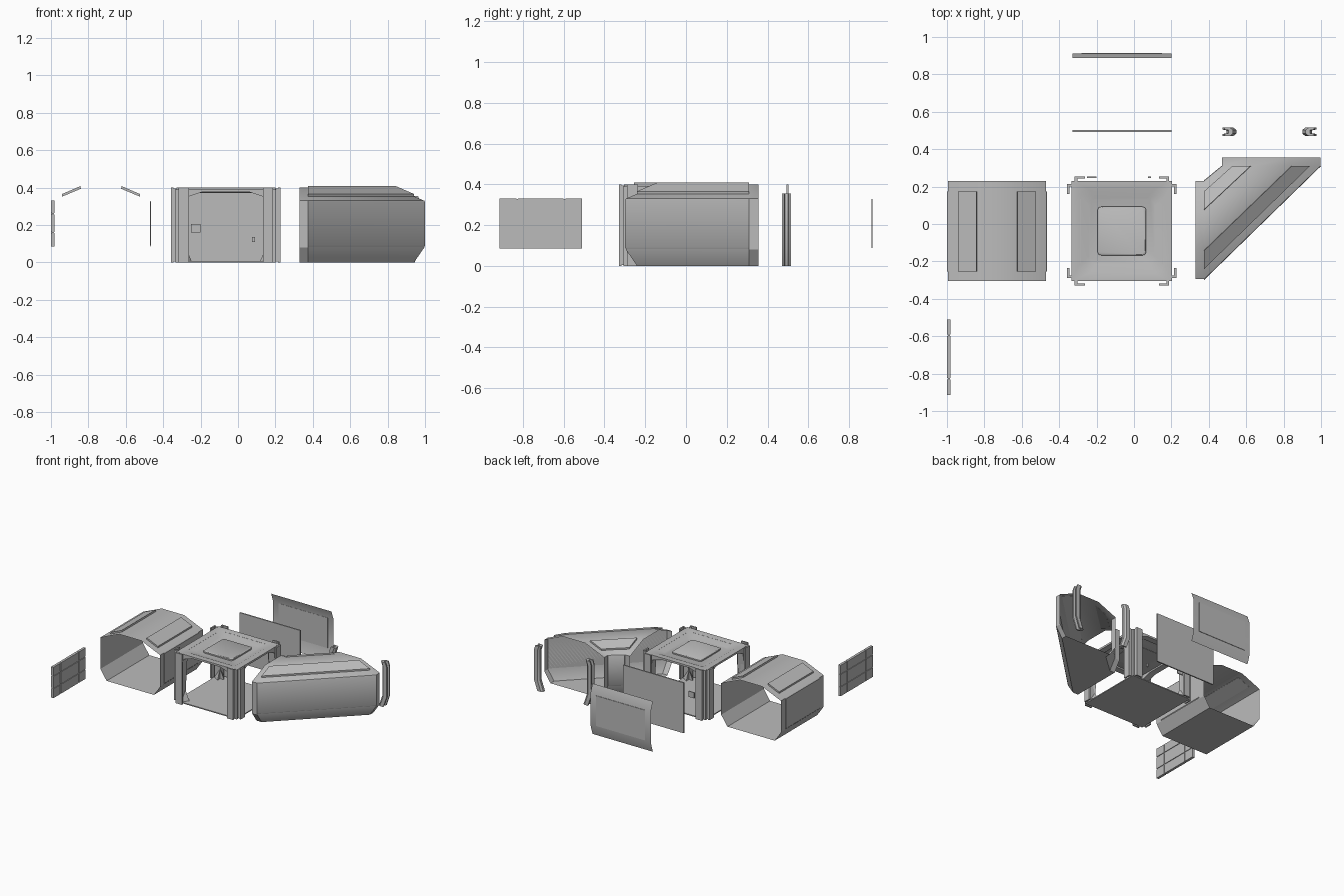
import bpy, bmesh, math
from mathutils import Matrix, Vector

cube = bpy.data.objects.get("Cube")
if cube:
    bpy.data.objects.remove(cube)

grey = bpy.data.materials.new("panel grey")
grey.use_nodes = True
grey.diffuse_color = (0.5, 0.5, 0.5, 1)
grey.node_tree.nodes["Principled BSDF"].inputs["Base Color"].default_value = (0.5, 0.5, 0.5, 1)
parts = []


def finish(name, bm):
    bmesh.ops.recalc_face_normals(bm, faces=bm.faces)
    mesh = bpy.data.meshes.new(name)
    bm.to_mesh(mesh)
    bm.free()
    mesh.materials.append(grey)
    obj = bpy.data.objects.new(name, mesh)
    bpy.context.collection.objects.link(obj)
    parts.append(obj)
    return obj


def loft(name, rings, closed=True, start_cap=True, end_cap=True):
    """Skin a list of matching point rings."""
    bm = bmesh.new()
    rows = [[bm.verts.new(p) for p in ring] for ring in rings]
    n = len(rows[0])
    for a, b in zip(rows, rows[1:]):
        for i in range(n if closed else n - 1):
            j = (i + 1) % n
            bm.faces.new((a[i], a[j], b[j], b[i]))
    if start_cap:
        bm.faces.new(rows[0])
    if end_cap:
        bm.faces.new(rows[-1])
    return finish(name, bm)


def box(name, center, size, matrix=Matrix()):
    bm = bmesh.new()
    bmesh.ops.create_cube(bm, size=1)
    bm.transform(matrix @ Matrix.Translation(center) @ Matrix.Diagonal((*size, 1)))
    return finish(name, bm)


def sections(profile, stations):
    """Stand an (offset, height) profile up at each (origin, direction)."""
    return [[(o[0] + u * d[0], o[1] + u * d[1], z) for u, z in profile] for o, d in stations]


# Shared corridor cross-section
W = 0.525
half = [(0.055, 0), (0, 0.08), (0, 0.33), (0.165, 0.4)]


def flip(profile):
    return [(W - u, z) for u, z in profile]


tunnel = half + flip(half)[::-1]
roof_plate = [(0.055, 0.352), (0.155, 0.394), (0.152, 0.408), (0.055, 0.366)]
wall_plate = [(0, 0.085), (-0.004, 0.09), (-0.004, 0.325), (0, 0.33)]


def corridor(name, stations, plate_stations):
    loft(name + "_shell", sections(tunnel, stations), True, False, False)
    for side, turn in (("a", list), ("b", flip)):
        loft(f"{name}_roof_plate_{side}", sections(turn(roof_plate), plate_stations))
        loft(f"{name}_wall_plate_{side}", sections(turn(wall_plate), plate_stations))


# Straight corridor
east, south = (1, 0), (0, -1)
corridor("straight_corridor",
         [((-0.995, -0.305), east), ((-0.995, 0.23), east)],
         [((-0.995, -0.255), east), ((-0.995, 0.175), east)])

# Diagonal corner corridor
bend = [((0.375, 0.23), south), ((0.471, 0.31), east)]
corridor("corner_corridor",
         [((0.33, 0.23), south)] + bend + [((0.471, 0.355), east)], bend)

# Junction room: four arched sides around a floor and a dished roof
room = Matrix.Translation((-0.065, -0.0375, 0))
H = 0.268
outer = [(-H, 0), (-H, 0.39), (H, 0.39), (H, 0)]


def arch(jamb):
    return [(0.215 - jamb, 0), (0.25 - jamb, 0.08), (0.2, 0.352), (0.125, 0.377)]


for k in range(4):
    turn = room @ Matrix.Rotation(k * math.pi / 2, 4, "Z")
    rings = []
    for depth, jamb in ((-H, 0), (-H + 0.05, 0.035)):
        right = arch(jamb)
        outline = outer + right + [(-x, z) for x, z in right[::-1]]
        rings.append([turn @ Vector((x, depth, z)) for x, z in outline])
    loft(f"room_arch_{k}", rings)
    for s in (-1, 1):
        box(f"post_clip_{k}_{s}", (s * 0.225, -H - 0.018, 0.2), (0.055, 0.012, 0.4), turn)
        box(f"post_web_{k}_{s}", (s * 0.245, -H - 0.006, 0.2), (0.014, 0.02, 0.39), turn)


def rounded_square(size, radius, z):
    ring = []
    for k in range(4):
        mid = Matrix.Rotation(k * math.pi / 2, 4, "Z")
        for step in range(5):
            a = step * math.pi / 8
            c = size - radius
            ring.append(room @ mid @ Vector((c + radius * math.cos(a), c + radius * math.sin(a), z)))
    return ring


box("room_floor", (0, 0, 0.004), (2 * H, 2 * H, 0.008), room)
loft("room_roof", [rounded_square(H, 0.01, 0.385), rounded_square(H, 0.01, 0.392),
                   rounded_square(0.225, 0.05, 0.392), rounded_square(0.175, 0.04, 0.372)],
     start_cap=False)
loft("roof_hatch", [rounded_square(0.13, 0.02, 0.37), rounded_square(0.13, 0.02, 0.382),
                    rounded_square(0.125, 0.02, 0.386)])
box("wall_switch_large", (-0.225, 0.25, 0.182), (0.05, 0.008, 0.045))
box("wall_switch_small", (0.083, 0.25, 0.122), (0.016, 0.008, 0.028))

# Loose wall panels behind the room
box("flat_wall_panel", (-0.065, 0.498, 0.2), (0.53, 0.01, 0.4))
north = (0, 1)
loft("bent_wall_panel",
     sections([(0, 0), (0.025, 0.08), (0.025, 0.33), (0, 0.4)],
              [((-0.33, 0.887), north), ((0.2, 0.887), north)]), False, False, False)
box("bent_panel_plate", (-0.065, 0.913, 0.207), (0.43, 0.005, 0.24))

# Tiled window panel
box("window_core", (-0.99, -0.713, 0.207), (0.01, 0.404, 0.244))
for y0, y1 in ((-0.915, -0.831), (-0.823, -0.6), (-0.592, -0.51)):
    for z0, z1 in ((0.085, 0.158), (0.164, 0.257), (0.263, 0.33)):
        box("window_tile", (-0.99, (y0 + y1) / 2, (z0 + z1) / 2), (0.02, y1 - y0, z1 - z0))

# Loose channel posts, mirrored
side = [(0, 0.012), (0, 0.022), (0.03, 0.022), (0.045, 0.01)]
back = [(0.022, 0.008)]
channel = side + [(x, -y) for x, y in side[::-1]] + [(x, -y) for x, y in back] + back
path = [(0.03, 0), (0, 0.085), (0, 0.32), (0.012, 0.355)]
for name, x0, s in (("left_post", 0.975, -1), ("right_post", 0.472, 1)):
    loft(name, [[(x0 + s * (x + dx), 0.493 + y, z) for x, y in channel] for dx, z in path])

# Soft shading with crisp edges
for obj in bpy.context.selected_objects:
    obj.select_set(False)
for obj in parts:
    obj.select_set(True)
bpy.context.view_layer.objects.active = parts[0]
bpy.ops.object.shade_smooth_by_angle(angle=math.radians(30))
